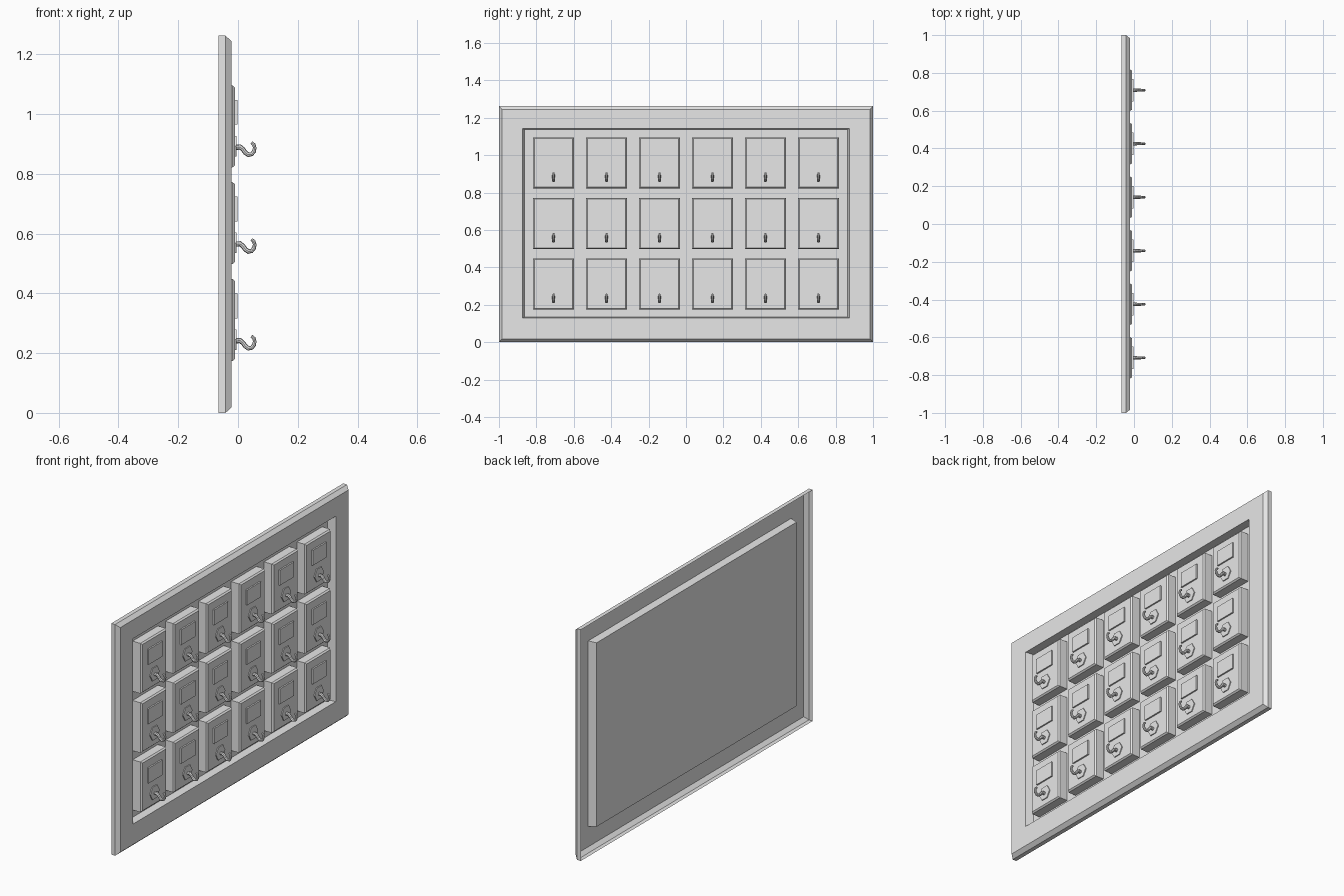
import bpy
import bmesh
from math import cos, sin, pi
from mathutils import Vector

cube = bpy.data.objects.get("Cube")
if cube:
    bpy.data.objects.remove(cube, do_unlink=True)

grey = bpy.data.materials.new("light grey")
grey.use_nodes = True
colour = (0.8, 0.8, 0.8, 1)
grey.diffuse_color = colour
grey.node_tree.nodes["Principled BSDF"].inputs["Base Color"].default_value = colour


def loft(name, rings, cap_start=False, cap_end=True):
    """Skin a list of closed rings of points into one mesh object."""
    bm = bmesh.new()
    loops = [[bm.verts.new(p) for p in ring] for ring in rings]
    n = len(loops[0])
    for a, b in zip(loops, loops[1:]):
        for i in range(n):
            j = (i + 1) % n
            bm.faces.new((a[i], a[j], b[j], b[i]))
    if cap_start:
        bm.faces.new(loops[0][::-1])
    if cap_end:
        bm.faces.new(loops[-1])
    mesh = bpy.data.meshes.new(name)
    bm.to_mesh(mesh)
    bm.free()
    mesh.materials.append(grey)
    obj = bpy.data.objects.new(name, mesh)
    bpy.context.collection.objects.link(obj)
    return obj


def rect(x, half_y, half_z, y=0, z=0):
    """Rectangle facing +x, counter-clockwise from that side."""
    return [(x, y + sy * half_y, z + sz * half_z)
            for sy, sz in ((-1, -1), (1, -1), (1, 1), (-1, 1))]


def hexagon(x, radius, y, z):
    return [(x, y + radius * cos(i * pi / 3), z + radius * sin(i * pi / 3))
            for i in range(6)]


# Hollow frame with a bevelled rim and a sunken tray, open at the back
HALF = 0.631
FLOOR = -0.064
loft("frame_and_tray", [
    rect(-0.065, 1.0, HALF, z=HALF),
    rect(-0.042, 1.0, HALF, z=HALF),
    rect(-0.022, 0.984, HALF - 0.018, z=HALF),
    rect(-0.022, 0.875, 0.506, z=0.636),
    rect(FLOOR, 0.863, 0.502, z=0.636),
])

# Hook path in x and z, measured from the hook's root, with tube radius
HOOK = [(-0.006, 0, 0.009), (0.007, 0.001, 0.009), (0.016, -0.006, 0.008),
        (0.025, -0.018, 0.008), (0.035, -0.025, 0.008), (0.046, -0.023, 0.007),
        (0.053, -0.014, 0.007), (0.056, -0.002, 0.006), (0.053, 0.009, 0.006),
        (0.045, 0.016, 0.005)]


def hook(name, y, z, sides=8):
    pts = [Vector((x, y, z + dz)) for x, dz, r in HOOK]
    rings = []
    for i, p in enumerate(pts):
        along = (pts[min(i + 1, len(pts) - 1)] - pts[max(i - 1, 0)]).normalized()
        across = Vector((0, 1, 0))
        up = along.cross(across)
        r = HOOK[i][2]
        rings.append([p + r * (across * cos(2 * pi * k / sides)
                               + up * sin(2 * pi * k / sides))
                      for k in range(sides)])
    return loft(name, rings, cap_start=True)


# Grid of key plates, each with a label, a hexagonal boss and a hook
for row in range(3):
    for col in range(6):
        y = (col - 2.5) * 0.2833
        z = 0.311 + row * 0.3238
        tag = f"_{row + 1}_{col + 1}"
        loft("key_plate" + tag, [
            rect(FLOOR, 0.109, 0.137, y, z),
            rect(-0.018, 0.109, 0.137, y, z),
            rect(-0.010, 0.102, 0.130, y, z),
        ])
        loft("label" + tag, [
            rect(-0.011, 0.060, 0.0415, y, z + 0.047),
            rect(-0.002, 0.060, 0.0415, y, z + 0.047),
        ])
        loft("hook_boss" + tag, [
            hexagon(-0.011, 0.040, y, z - 0.066),
            hexagon(-0.005, 0.040, y, z - 0.066),
        ])
        hook("hook" + tag, y, z - 0.070)
